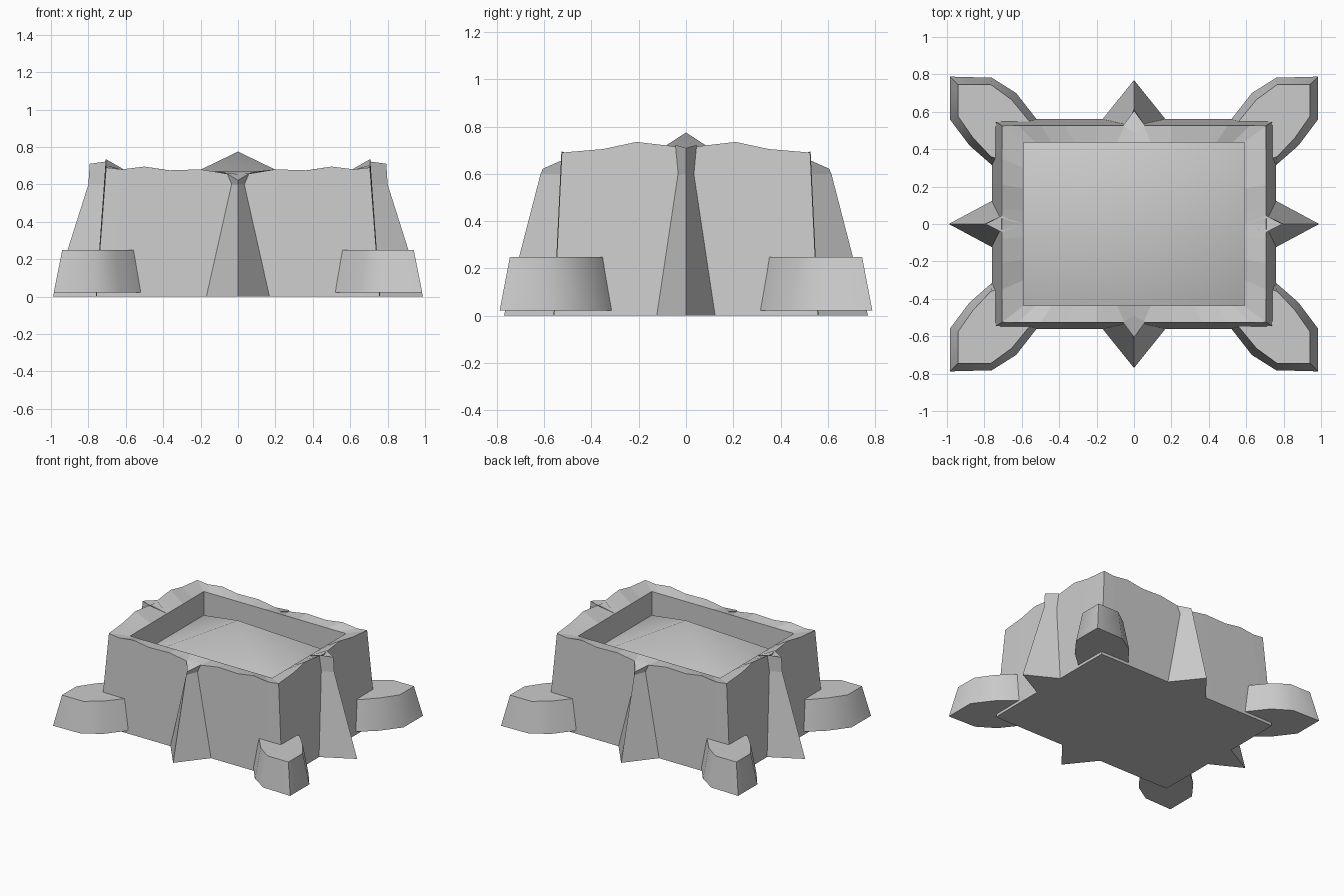
import bpy, bmesh
from math import radians

if "Cube" in bpy.data.objects:
    bpy.data.objects.remove(bpy.data.objects["Cube"], do_unlink=True)

stone = bpy.data.materials.new("grey stone")
stone.use_nodes = True
GREY = (0.6, 0.6, 0.6, 1)
stone.diffuse_color = GREY
stone.node_tree.nodes["Principled BSDF"].inputs["Base Color"].default_value = GREY


def loft(name, rings, cap_start=True, cap_end=True, smooth=None):
    """Skin closed rings of points and optionally cap the ends."""
    bm = bmesh.new()
    loops = [[bm.verts.new(p) for p in ring] for ring in rings]
    n = len(rings[0])
    for a, b in zip(loops, loops[1:]):
        for i in range(n):
            j = (i + 1) % n
            bm.faces.new((a[i], a[j], b[j], b[i]))
    if cap_start:
        bm.faces.new(loops[0][::-1])
    if cap_end:
        bm.faces.new(loops[-1])
    if cap_start and cap_end:
        bmesh.ops.recalc_face_normals(bm, faces=bm.faces)
    return finish(name, bm, smooth)


def finish(name, bm, smooth=None):
    mesh = bpy.data.meshes.new(name)
    bm.to_mesh(mesh)
    bm.free()
    obj = bpy.data.objects.new(name, mesh)
    bpy.context.collection.objects.link(obj)
    mesh.materials.append(stone)
    if smooth:
        bpy.ops.object.select_all(action="DESELECT")
        obj.select_set(True)
        bpy.context.view_layer.objects.active = obj
        bpy.ops.object.shade_smooth_by_angle(angle=radians(smooth))
    return obj


def full_ring(quarter):
    """Mirror a quarter outline, running from the y axis to the x axis, all round."""
    half = quarter + [(x, -y, z) for x, y, z in quarter[-2::-1]]
    return half + [(-x, y, z) for x, y, z in half[-2:0:-1]]


# Rocky body: jagged outer rim sloping to a straight pit edge
PIT_X, PIT_Y, PIT_Z, FLOOR_Z = 0.59, 0.437, 0.668, 0.49
end_rim = [(0, 0.645, 0), (0.05, 0.655, 0.09), (0.2, 0.68, 0.2), (0.37, 0.675, 0.32),
           (0.5, 0.695, 0.44), (0.62, 0.68, 0.53)]
side_rim = [(0.35, 0.705, 0.3), (0.21, 0.735, 0.19), (0.08, 0.72, 0.07), (0, 0.71, 0)]
outer = [(x, 0.527, z) for x, z, i in end_rim] + [(0.705, 0.525, 0.69)]
outer += [(0.707, y, z) for y, z, i in side_rim]
inner = [(i, PIT_Y, PIT_Z) for x, z, i in end_rim] + [(PIT_X, PIT_Y, PIT_Z)]
inner += [(PIT_X, i, PIT_Z) for y, z, i in side_rim]
base = [(x * 1.075, y * 1.063, 0) for x, y, z in outer]
pit_foot = [(x, y, FLOOR_Z) for x, y, z in inner]
loft("rock_body", [full_ring(r) for r in (base, outer, inner, pit_foot)], cap_end=False)

# Pit floor: a softly shaded low pyramid
bm = bmesh.new()
apex = bm.verts.new((0, 0, 0.775))
corners = [bm.verts.new((sx * PIT_X, sy * PIT_Y, FLOOR_Z))
           for sx, sy in ((1, 1), (-1, 1), (-1, -1), (1, -1))]
for i in range(4):
    bm.faces.new((corners[i], corners[(i + 1) % 4], apex))
finish("pit_floor", bm, smooth=120)


# Buttresses: kite sections given as (tip, half width, wall, inner, heights of each)
def buttress(name, levels, place):
    rings = []
    for tip, w, wall, deep, zt, zw, zi in levels:
        rings.append([place(tip, 0, zt), place(wall, w, zw),
                      place(deep, 0, zi), place(wall, -w, zw)])
    loft(name, rings)


end_levels = [(0.77, 0.17, 0.558, 0.5, 0, 0, 0),
              (0.615, 0.035, 0.528, 0.5, 0.6, 0.6, 0.6),
              (0.605, 0.06, 0.524, 0.49, 0.622, 0.658, 0.656)]
side_levels = [(0.99, 0.125, 0.757, 0.6, 0, 0, 0),
               (0.8, 0.035, 0.712, 0.6, 0.6, 0.6, 0.6),
               (0.793, 0.045, 0.706, 0.595, 0.71, 0.722, 0.67)]
for s, end, side in ((-1, "front", "right"), (1, "back", "left")):
    buttress(end + "_buttress", end_levels, lambda d, w, z: (w, s * d, z))
    buttress(side + "_buttress", side_levels, lambda d, w, z: (s * d, w, z))

# Corner feet: tapered curved blocks running into the body
foot_base = [(0.985, 0.788), (0.76, 0.782), (0.63, 0.7), (0.505, 0.54), (0.55, 0.4),
             (0.7, 0.3), (0.76, 0.315), (0.88, 0.42), (0.985, 0.56)]
foot_top = [(0.94, 0.745), (0.765, 0.745), (0.655, 0.665), (0.54, 0.525), (0.57, 0.42),
            (0.7, 0.34), (0.765, 0.36), (0.86, 0.46), (0.94, 0.575)]
for sx, side in ((-1, "right"), (1, "left")):
    for sy, end in ((-1, "front"), (1, "back")):
        rings = [[(sx * x, sy * y, z) for x, y in outline]
                 for outline, z in ((foot_base, 0.022), (foot_top, 0.248))]
        loft(end + "_" + side + "_foot", rings, smooth=40)
